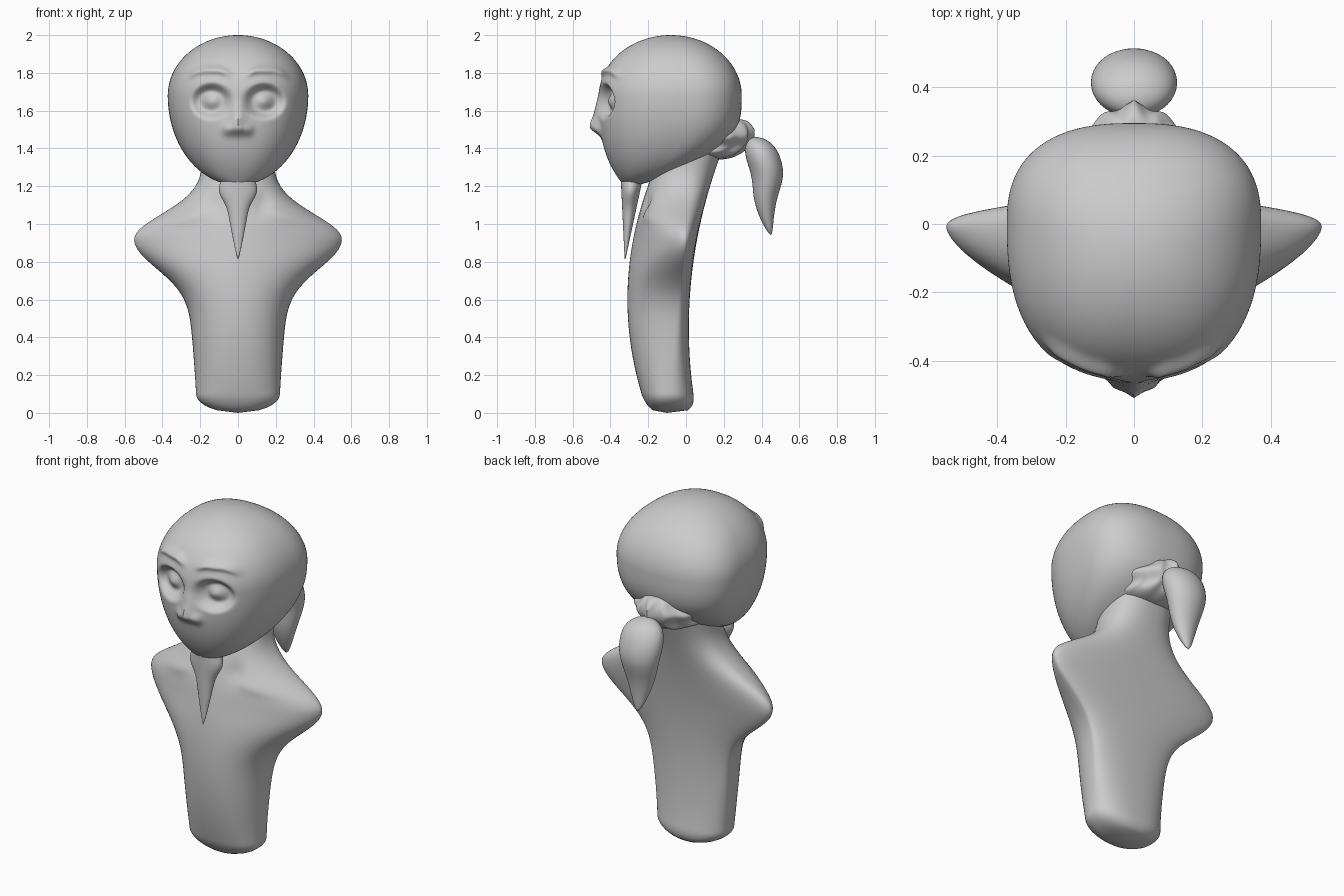
import bpy, bmesh
from math import cos, sin, pi, exp, hypot, sqrt

default = bpy.data.objects.get("Cube")
if default:
    bpy.data.objects.remove(default, do_unlink=True)

clay = bpy.data.materials.new("grey clay")
clay.use_nodes = True
clay.diffuse_color = (0.6, 0.6, 0.6, 1)
clay.node_tree.nodes["Principled BSDF"].inputs["Base Color"].default_value = clay.diffuse_color


def gauss(value, width):
    return exp(-(value / width) ** 2)


def ramp(value, start, end):
    """Smooth step from zero at start to one at end."""
    t = min(max((value - start) / (end - start), 0), 1)
    return t * t * (3 - 2 * t)


def loft(name, section, steps, sides, shape):
    """Skin the rings given by section(t) for t from zero to one.

    A section is height, half width, front, back, widest depth, roundness.
    """
    bm = bmesh.new()
    rings = []
    for step in range(steps + 1):
        height, half, front, back, widest, front_power, back_power = section(step / steps)
        ring = []
        for i in range(sides):
            angle = 2 * pi * i / sides
            c, s = cos(angle), sin(angle)
            power, edge = (front_power, front) if s < 0 else (back_power, back)
            x = half * abs(c) ** (2 / power) * (1 if c > 0 else -1)
            y = widest + (edge - widest) * abs(s) ** (2 / power)
            ring.append(bm.verts.new(shape(x, y, height)))
        rings.append(ring)
    for low, high in zip(rings, rings[1:]):
        for i in range(sides):
            j = (i + 1) % sides
            bm.faces.new((low[i], low[j], high[j], high[i]))
    bm.faces.new(rings[0][::-1])
    bm.faces.new(rings[-1])
    bmesh.ops.remove_doubles(bm, verts=bm.verts, dist=0.0001)
    bmesh.ops.recalc_face_normals(bm, faces=bm.faces)
    mesh = bpy.data.meshes.new(name)
    bm.to_mesh(mesh)
    bm.free()
    mesh.materials.append(clay)
    obj = bpy.data.objects.new(name, mesh)
    bpy.context.collection.objects.link(obj)
    bpy.ops.object.select_all(action='DESELECT')
    obj.select_set(True)
    bpy.context.view_layer.objects.active = obj
    bpy.ops.object.shade_smooth_by_angle(angle=pi / 3)


def plain(x, y, z):
    return x, y, z


# Torso: bowed trunk, shoulders swelling out and back, narrowing to a neck
def torso_section(t):
    z = 1.4 * t
    shoulder = gauss(z - 0.92, 0.22 if z < 0.92 else 0.18)
    trunk = 0.22 + 0.03 * ramp(z, 0, 0.6) - 0.06 * ramp(z, 0.9, 1.3)
    half = trunk + 0.3 * shoulder
    front = -0.31 + 0.3 * (z - 0.6) ** 2
    back = 0.015 + 0.2 * (z - 0.45) ** 2
    widest = -0.1 + 0.1 * min(z, 0.9)
    # Rounded underside
    under = sqrt(1 - max(1 - z / 0.1, 0) ** 2)
    front = widest + (front - widest) * sqrt(under)
    back = widest + (back - widest) * sqrt(under)
    return z, half * under, front, back, widest, 2.3 - 0.8 * shoulder, 2.4


# Throat hollows and collar bones
def collar(x, y, z):
    if y < -0.05:
        side = abs(x)
        y += 0.02 * gauss(side - 0.13, 0.04) * gauss(z - 1.1, 0.06)
        y -= 0.01 * gauss(z - 1.1 + side / 4, 0.03) * gauss(side - 0.25, 0.1)
    return x, y, z


# Head: round skull above, tapering to a jaw and chin below
def head_section(t):
    turn = pi * (t - 0.5)
    rise, girth = sin(turn), cos(turn)
    half, power = 0.372 * girth, 2 + girth / 2
    if rise > 0:
        middle = -0.08
        front = middle - 0.38 * girth
        back = middle + 0.375 * girth
        return 1.68 + 0.32 * rise, half, front, back, middle * rise ** 2, power, power
    jaw = -rise ** 3
    front = -0.46 + 0.13 * jaw
    back = 0.295 - 0.55 * jaw
    return 1.68 + 0.475 * rise, half, front, back, -0.28 * jaw, power, power


# Eye sockets, brows and nose pushed into the front of the head
def face(x, y, z):
    if y > -0.15:
        return x, y, z
    side = abs(x)
    # Socket with a bulging eyeball
    d = hypot((side - 0.14) / 0.11, (z - 1.65) / 0.095)
    y += 0.06 * (1 - ramp(d, 0.5, 1.1)) - 0.028 * gauss(d, 0.4)
    # Arched brow
    arch = 1.815 - 6 * max(0.11 - side, 0) ** 2 - 4 * max(side - 0.17, 0) ** 2
    length = ramp(side, 0.02, 0.08) * (1 - ramp(side, 0.22, 0.28))
    y -= 0.024 * gauss(z - arch, 0.02) * length
    # Nose bridge, tip and wings
    y -= 0.02 * gauss(x, 0.03) * gauss(z - 1.6, 0.07)
    y -= 0.05 * gauss(x, 0.04) * gauss(z - 1.51, 0.035 if z < 1.51 else 0.06)
    y -= 0.025 * gauss(side - 0.055, 0.022) * gauss(z - 1.5, 0.03)
    return x, y, z


# Beard: a spike hanging from the chin, swelling near the root
def beard_section(t):
    half = 0.08 * t ** 0.8 + 0.03 * gauss(t - 0.85, 0.15)
    front = -0.325 - 0.02 * t
    back = -0.32 + 0.09 * t
    return 0.815 + 0.42 * t, half, front, back, (front + back) / 2, 2, 2


# Gathered hair: a pleated bunch narrowing backwards to the tie
def gather_section(t):
    half = 0.19 * (1 - t * t) ** 0.7
    low = 1.34 + 0.1 * t ** 3
    top = 1.5 + 0.09 * (t - t ** 6)
    return 0.12 + 0.235 * t, half, low, top, (low + top) / 2, 2, 2


def pleat(x, height, depth):
    wave = 1 + 0.1 * cos(60 * height)
    return x * wave, depth + 0.008 * cos(75 * x), height


# Ponytail: a hanging teardrop whose tip curls backwards
def tail_section(t):
    t = sin(t * pi / 2)
    half = 0.17 * t ** 0.7 * sqrt(1 - t ** 6)
    middle = 0.41 + 0.04 * (1 - t) ** 4 - 0.04 * t ** 6 + 0.02 * gauss(t - 0.6, 0.2)
    thick = 0.72 * half
    return 0.94 + 0.52 * t, half, middle - thick, middle + thick, middle, 2, 2


loft("torso", torso_section, 100, 64, collar)
loft("head", head_section, 140, 160, face)
loft("beard", beard_section, 40, 32, plain)
loft("gathered_hair", gather_section, 40, 64, pleat)
loft("ponytail", tail_section, 50, 40, plain)
